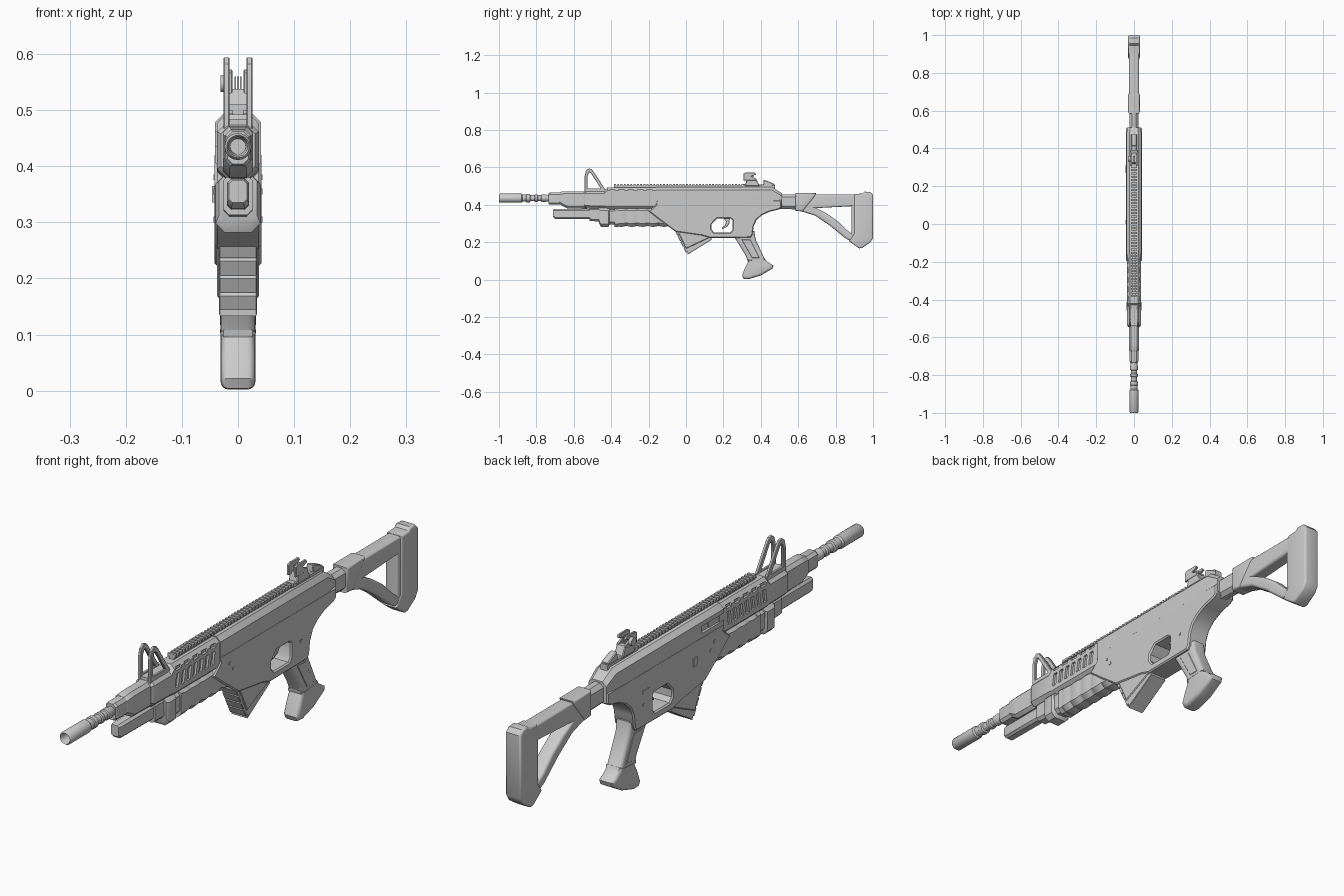
import bpy, bmesh, math

AXIS_Z = 0.435  # barrel centre height


def finish(ob, angle=35):
    bm = bmesh.new()
    bm.from_mesh(ob.data)
    bmesh.ops.remove_doubles(bm, verts=bm.verts, dist=0.00005)
    bmesh.ops.recalc_face_normals(bm, faces=bm.faces)
    bm.to_mesh(ob.data)
    bm.free()
    ob.data.shade_smooth()
    ob.data.set_sharp_from_angle(angle=math.radians(angle))
    return ob


def new_mesh(name, bm):
    me = bpy.data.meshes.new(name)
    bm.to_mesh(me)
    bm.free()
    ob = bpy.data.objects.new(name, me)
    bpy.context.collection.objects.link(ob)
    return finish(ob)


def plate(name, outline, hw, bevel=0.004, res=0, holes=(), x=0.0):
    """Side-view (y, z) outline with holes, thickened along x with bevelled rims."""
    cu = bpy.data.curves.new(name, 'CURVE')
    cu.dimensions, cu.fill_mode = '2D', 'BOTH'
    cu.extrude, cu.bevel_depth, cu.offset = hw - bevel, bevel, -bevel
    cu.bevel_resolution = res
    for pts in (outline, *holes):
        sp = cu.splines.new('POLY')
        sp.points.add(len(pts) - 1)
        for p, (y, z) in zip(sp.points, pts):
            p.co = (y, z, 0, 1)
        sp.use_cyclic_u = True
    ob = bpy.data.objects.new(name, cu)
    bpy.context.collection.objects.link(ob)
    ob.rotation_euler = (math.pi / 2, 0, math.pi / 2)
    ob.location.x = x
    bpy.ops.object.select_all(action='DESELECT')
    ob.select_set(True)
    bpy.context.view_layer.objects.active = ob
    bpy.ops.object.convert(target='MESH')
    return finish(bpy.context.view_layer.objects.active)


def skin(name, rings):
    bm = bmesh.new()
    rows = [[bm.verts.new(p) for p in ring] for ring in rings]
    n = len(rows[0])
    for a, b in zip(rows, rows[1:]):
        for i in range(n):
            bm.faces.new((a[i], a[(i + 1) % n], b[(i + 1) % n], b[i]))
    bm.faces.new(rows[0])
    bm.faces.new(rows[-1])
    return new_mesh(name, bm)


def loft(name, stations):
    """Chamfered box sections along y: (y, half width, z low, z high, chamfer)."""
    rings = []
    for y, w, a, b, c in stations:
        rings.append([(px, y, pz) for px, pz in (
            (w - c, a), (w, a + c), (w, b - c), (w - c, b),
            (c - w, b), (-w, b - c), (-w, a + c), (c - w, a))])
    return skin(name, rings)


def lathe(name, prof, n=24, z=AXIS_Z):
    return skin(name, [[(r * math.cos(2 * math.pi * i / n), y, z + r * math.sin(2 * math.pi * i / n))
                        for i in range(n)] for y, r in prof])


def boxes(name, items, lean=0.0):
    bm = bmesh.new()
    for x0, x1, y0, y1, z0, z1 in items:
        vs = bmesh.ops.create_cube(bm, size=1)['verts']
        for v in vs:
            top = v.co.z > 0
            v.co = (x1 if v.co.x > 0 else x0,
                    (y1 if v.co.y > 0 else y0) + (lean if top else 0),
                    z1 if top else z0)
    return new_mesh(name, bm)


def cut(ob, cutter):
    m = ob.modifiers.new('cut', 'BOOLEAN')
    m.operation, m.solver, m.object = 'DIFFERENCE', 'EXACT', cutter
    bpy.context.view_layer.objects.active = ob
    bpy.ops.object.modifier_apply(modifier=m.name)
    bpy.data.objects.remove(cutter)
    finish(ob)


# Barrel with hollow muzzle and collars
lathe('barrel', [(-0.92, .014), (-0.994, .017), (-1.0, .020), (-0.994, .024), (-0.88, .024),
                 (-0.874, .019), (-0.855, .019), (-0.852, .022), (-0.835, .022), (-0.832, .016),
                 (-0.81, .016), (-0.807, .020), (-0.795, .020), (-0.79, .016), (-0.775, .016),
                 (-0.772, .020), (-0.75, .020), (-0.745, .018), (-0.70, .018)])
loft('gas_block', [(-0.735, .019, .404, .462, .010), (-0.728, .023, .400, .465, .010),
                   (-0.65, .023, .400, .465, .010)])
loft('handguard_nose', [(-0.675, .024, .402, .466, .012), (-0.668, .027, .398, .470, .012),
                        (-0.635, .027, .380, .472, .012), (-0.53, .027, .378, .472, .012)])

# Handguard with two rows of vents
guard = loft('handguard', [(-0.545, .030, .388, .470, .012), (-0.535, .037, .380, .476, .015),
                           (-0.435, .037, .378, .476, .015), (-0.42, .037, .375, .492, .015),
                           (-0.14, .037, .375, .492, .015)])
sides = ((-.05, -.029), (.029, .05))
cut(guard, boxes('vent_cutter', [(a, b, y, y + .018, .407, .455) for a, b in sides
                                 for y in [-.415 + .034 * i for i in range(7)]], lean=.008))
cut(guard, boxes('slot_cutter', [(a, b, y, y + .03, .468, .481) for a, b in sides
                                 for y in [-.41 + .05 * i for i in range(5)]]))

# Upper receiver with a port on the left side
upper = loft('upper_receiver', [(-0.16, .041, .39, .495, .017), (0.46, .041, .39, .495, .017),
                                (0.512, .036, .385, .462, .015)])
cut(upper, boxes('port_cutter', [(-.06, -.031, -.17, -.035, .436, .462)]))
boxes('bolt_cover', [(-.036, -.025, -.14, -.08, .438, .460)])

# Lower receiver with trigger opening
plate('lower_receiver',
      [(-.158, .425), (.511, .425), (.511, .385), (.495, .374), (.447, .363), (.405, .343),
       (.377, .318), (.362, .285), (.356, .24), (.345, .224), (.13, .222), (.085, .235), (-.055, .255),
       (-.14, .318), (-.20, .365), (-.16, .40)], .0415, .005,
      holes=[[(.137, .268), (.137, .295), (.165, .326), (.238, .326), (.249, .318),
              (.249, .268), (.238, .252), (.15, .252)]])
plate('trigger', [(.195, .335), (.235, .335), (.232, .30), (.22, .282), (.195, .270),
                  (.19, .276), (.208, .29), (.214, .31)], .007, .002)

# Magazine with stepped front edge and raised floor plate rim
front = []
for i in range(4):
    t0, t1 = i / 4, (i + .82) / 4
    front += [(-.060 + .062 * t0, .262 - .124 * t0), (-.060 + .062 * t1, .262 - .124 * t1),
              (-.052 + .062 * t1, .266 - .124 * t1)]
plate('magazine', [(-.05, .30)] + front + [(.008, .133), (.138, .213), (.12, .30)], .034, .002)
plate('magazine_well', [(-.06, .29), (.0, .165), (.13, .226), (.13, .29)], .0375, .003)

# Small controls
boxes('left_controls', [(-.046, -.04, .0, .02, .335, .365), (-.044, -.04, .27, .31, .345, .357)])
boxes('side_pins', [(-.0435, .0435, y, y + .01, z, z + .01)
                    for y, z in ((-.11, .375), (-.09, .35), (.30, .30))])

# Pistol grip, flared foot and side panels
plate('pistol_grip', [(.245, .26), (.365, .26), (.372, .215), (.422, .108), (.445, .088), (.468, .075),
                      (.462, .058), (.40, .022), (.335, .002), (.308, .004), (.30, .022),
                      (.315, .062), (.332, .096), (.318, .13), (.262, .222)],
      .031, .014, 3)
plate('grip_panels', [(.295, .215), (.345, .215), (.395, .115), (.352, .115)], .0325, .003)
plate('grip_foot_band', [(.327, .108), (.42, .114), (.426, .104), (.329, .096)], .0318, .006)

# Skeleton stock, sleeve and butt pad
plate('stock_frame', [(.60, .456), (.95, .456), (.95, .19), (.89, .20), (.85, .222), (.77, .288),
                      (.69, .342), (.60, .370)], .027, .011, 3,
      holes=[[(.695, .382), (.885, .392), (.885, .245), (.86, .265), (.81, .313), (.75, .355)]])
plate('butt_pad', [(.90, .457), (.945, .460), (.955, .470), (.985, .468), (1.0, .452), (1.0, .222),
                   (.985, .198), (.94, .168), (.925, .167), (.872, .205), (.90, .245)], .031, .008, 2)
loft('stock_neck', [(.49, .025, .378, .456, .014), (.63, .025, .374, .456, .014)])
plate('stock_sleeve', [(.585, .462), (.695, .462), (.69, .445), (.625, .364), (.585, .368)],
      .031, .010, 2)

# Under-barrel unit: front tube, bracket, rippled fore grip
loft('lower_tube', [(-.712, .016, .335, .375, .006), (-.70, .020, .325, .378, .008),
                    (-.50, .020, .323, .378, .008)])
loft('lower_collar', [(-.517, .026, .313, .385, .010), (-.45, .026, .310, .385, .010)])
loft('lower_bracket', [(-.464, .034, .300, .385, .012), (-.455, .040, .282, .385, .016),
                       (-.415, .040, .282, .385, .016), (-.408, .034, .295, .385, .012)])
loft('lower_joint', [(-.43, .032, .295, .38, .014), (-.35, .032, .295, .38, .014)])
ripple = []
for i in range(37):
    y = -.375 + .285 * i / 36
    d = .007 * abs(math.sin(math.pi * 5 * i / 36)) ** .6
    ripple.append((y, .032 + d * .7, .289 - d, .386, .017))
loft('fore_grip', ripple)
loft('fore_grip_cap', [(-.382, .036, .282, .388, .016), (-.362, .036, .282, .388, .016)])

# Top rail
boxes('rail_base', [(-.010, .010, -.385, .315, .485, .502)])
boxes('rail_teeth', [(-.016, .016, y, y + .010, .499, .510)
                     for y in [-.385 + .0175 * i for i in range(40)]])

# Front sight: base and two triangular wings
loft('front_sight_base', [(-.54, .026, .455, .484, .004), (-.43, .026, .455, .484, .004)])
for side, sx in (('left', -.0205), ('right', .0205)):
    plate('front_sight_wing_' + side,
          [(-.542, .465), (-.542, .555), (-.535, .582), (-.520, .594), (-.505, .590),
           (-.492, .574), (-.425, .472), (-.425, .465)], .0055, .002, x=sx,
          holes=[[(-.526, .488), (-.526, .555), (-.517, .574), (-.508, .568), (-.456, .488)]])

# Rear sight: base, eared block, trailing wedge and side knob
loft('rear_sight_base', [(.30, .015, .485, .510, .004), (.475, .015, .485, .508, .004)])
plate('rear_sight_block', [(.315, .50), (.325, .538), (.375, .538), (.395, .50)], .018, .003)
for sx in (-.0145, .0145):
    plate('rear_sight_ear', [(.308, .53), (.308, .566), (.318, .572), (.368, .572), (.375, .562),
                             (.350, .552), (.375, .540), (.375, .53)], .0045, .0015, x=sx)
boxes('rear_sight_teeth', [(x - .0015, x + .0015, .33, .36, .535, .560) for x in (-.005, 0, .005)])
plate('rear_sight_wedge', [(.412, .50), (.415, .532), (.428, .530), (.470, .512), (.470, .50)], .014, .003)
knob = lathe('rear_sight_knob', [(-.031, .015), (-.018, .015)], 16, 0)
knob.rotation_euler = (0, 0, -math.pi / 2)
knob.location = (0, .345, .547)
